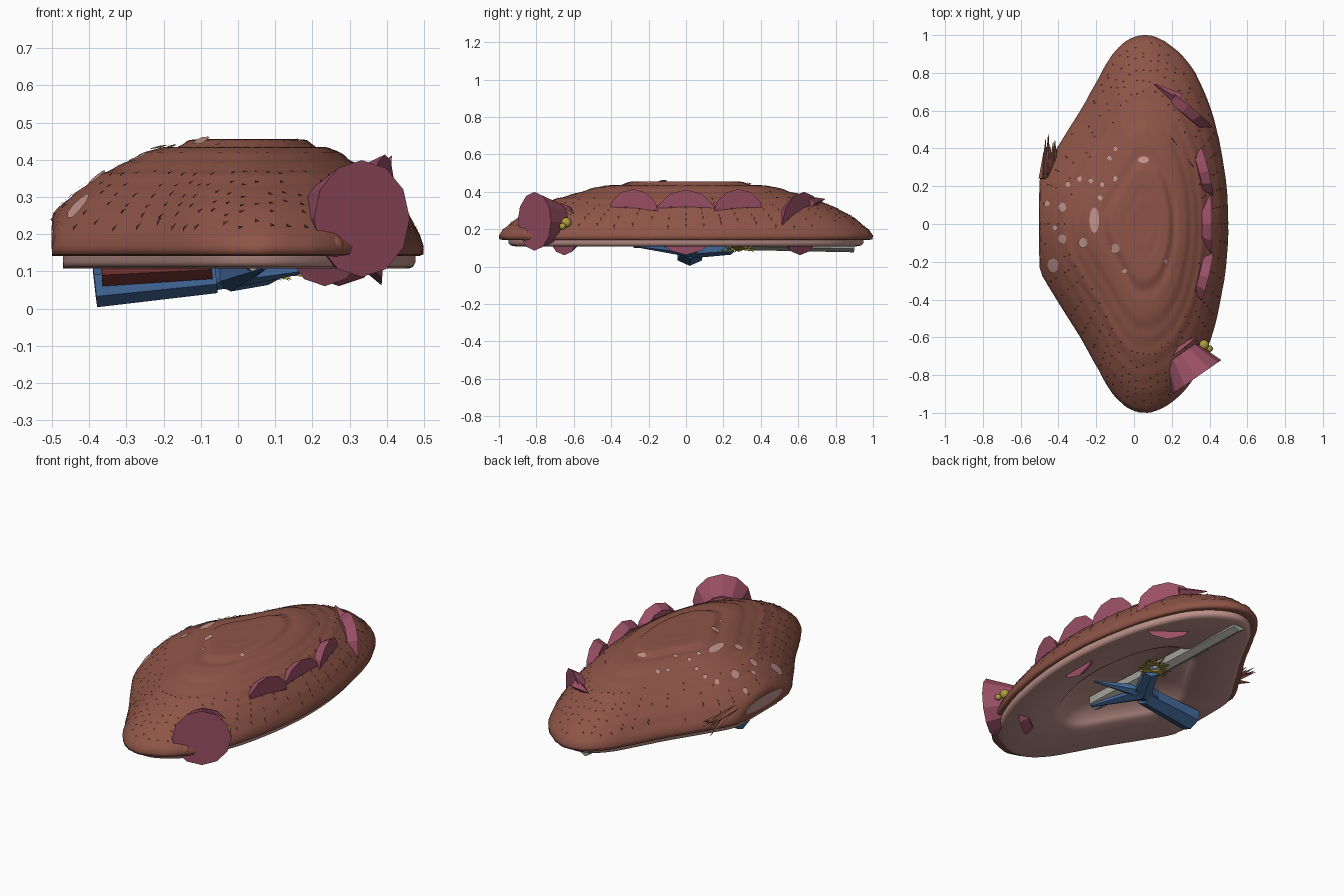
import bpy, bmesh, math, random
from mathutils import Vector
from mathutils.bvhtree import BVHTree

if "Cube" in bpy.data.objects:
    bpy.data.objects.remove(bpy.data.objects["Cube"])

random.seed(4)


def mat(name, col):
    m = bpy.data.materials.new(name)
    m.diffuse_color = (*col, 1)
    m.use_nodes = True
    m.node_tree.nodes["Principled BSDF"].inputs["Base Color"].default_value = m.diffuse_color
    return m


BROWN = mat("bark", (.27, .09, .063))
DARK = mat("dark_bark", (.06, .02, .015))
PINK = mat("pale_wood", (.52, .29, .26))
PURPLE = mat("purple", (.33, .08, .135))
BLUE = mat("blue", (.055, .14, .32))
RED = mat("red", (.14, .028, .024))
GREY = mat("grey", (.36, .35, .32))
YELLOW = mat("yellow", (.42, .34, .05))


def finish(name, bm, material, smooth=None, recalc=True):
    if recalc:
        bmesh.ops.recalc_face_normals(bm, faces=bm.faces)
    me = bpy.data.meshes.new(name)
    bm.to_mesh(me)
    bm.free()
    me.materials.append(material)
    ob = bpy.data.objects.new(name, me)
    bpy.context.collection.objects.link(ob)
    if smooth:
        bpy.ops.object.select_all(action='DESELECT')
        ob.select_set(True)
        bpy.context.view_layer.objects.active = ob
        bpy.ops.object.shade_smooth_by_angle(angle=math.radians(smooth))
    return ob


def tube(bm, a, b, r1, r2, sides=6, flat=1.0):
    """Tapered prism from a to b."""
    a, b = Vector(a), Vector(b)
    d = b - a
    g = bmesh.ops.create_cone(bm, cap_ends=True, segments=sides, radius1=r1,
                              radius2=r2, depth=d.length)
    q = d.to_track_quat('Z', 'Y')
    for v in g['verts']:
        v.co = q @ v.co
        t = v.co.dot(d) / d.length_squared
        v.co.z = d.z * t + (v.co.z - d.z * t) * flat
        v.co += (a + b) / 2


# plan outline, one smooth closed loop
right = [(.5, 0), (.49, .2), (.46, .4), (.41, .6), (.325, .8), (.24, .91), (.14, .98)]
left = [(-.04, .97), (-.12, .89), (-.185, .78), (-.285, .6), (-.41, .4), (-.505, .23)]
half = right + [(.05, 1)] + left
ctrl = half + [(-.555, 0)] + [(x, -y) for x, y in half[:0:-1]]
ctrl = [Vector(p) for p in ctrl]
outline = []
for i in range(len(ctrl)):
    p = [ctrl[(i + j) % len(ctrl)] for j in (-1, 0, 1, 2)]
    for s in range(4):
        t = s / 4
        outline.append(.5 * (2 * p[1] + (p[2] - p[0]) * t
                             + (2 * p[0] - 5 * p[1] + 4 * p[2] - p[3]) * t * t
                             + (3 * p[1] - p[0] - 3 * p[2] + p[3]) * t ** 3))


def loft(rings, xmin, rough=0):
    """Stack scaled copies of the outline; cap the last one."""
    bm = bmesh.new()
    prev = None
    for k, z in rings:
        cur = []
        for p in outline:
            kk = min(1, k + random.uniform(-rough, rough))
            cur.append(bm.verts.new((max(xmin, .05 + (p.x - .05) * kk),
                                     max(-1, min(1, p.y * kk)), z)))
        if prev:
            for i in range(len(cur)):
                j = (i + 1) % len(cur)
                bm.faces.new((prev[i], prev[j], cur[j], cur[i]))
        prev = cur
    c = bm.verts.new((.05, 0, rings[-1][1]))
    for i in range(len(prev)):
        bm.faces.new((prev[i], prev[(i + 1) % len(prev)], c))
    return bm


# bark dome with soft terraces
prof = [(0, .456), (.29, .456), (.34, .437), (.46, .43), (.52, .412), (.6, .388),
        (.7, .36), (.85, .29), (.93, .238), (.985, .19), (1, .165)]


def height(k):
    for (k0, z0), (k1, z1) in zip(prof, prof[1:]):
        if k <= k1:
            return z0 + (z1 - z0) * (k - k0) / (k1 - k0)


rings = [(.92, .145), (.975, .142), (.995, .146)]
for i in range(40):
    k = 1 - i * .024
    rings.append((k, min(.456, height(k) + .002 * math.sin(k * 65))))
bm = loft(rings, -.5, .004)
bmesh.ops.recalc_face_normals(bm, faces=bm.faces)
bark = BVHTree.FromBMesh(bm)
finish("bark_dome", bm, BROWN, 80)

# pale wood rim and hollowed underside
under = [(.95, .16), (.95, .125), (.935, .112), (.91, .108), (.55, .108), (.5, .125), (.46, .165)]
finish("wood_underside", loft(under, -.47), PINK, 65)

# exposed wood on the flat left side
bm = bmesh.new()
g = bmesh.ops.create_cone(bm, cap_ends=True, segments=14, radius1=1, radius2=1, depth=1)
for v in g['verts']:
    v.co = Vector((-.496 + v.co.z * .012, v.co.x * .17, .192 + v.co.y * .032))
finish("side_wood_patch", bm, PINK)


def spot(bm, x, y, rx, ry, sides, lift):
    """Small fan of upward faces draped over the bark."""
    def drop(px, py):
        h = bark.ray_cast(Vector((px, py, 2)), Vector((0, 0, -1)))[0]
        return h + Vector((0, 0, lift)) if h else None
    rim = [drop(x + rx * math.cos(2 * math.pi * i / sides),
                y + ry * math.sin(2 * math.pi * i / sides)) for i in range(sides)]
    mid = drop(x, y)
    if mid is None or None in rim:
        return
    c = bm.verts.new(mid)
    vs = [bm.verts.new(p) for p in rim]
    for i in range(sides):
        bm.faces.new((c, vs[i], vs[(i + 1) % sides]))


# pale knot holes
bm = bmesh.new()
spot(bm, .05, .34, .03, .018, 9, .006)
spot(bm, -.21, .02, .026, .068, 12, .006)
spot(bm, -.43, -.22, .03, .04, 9, .008)
for x, y, r in [(-.1, .4, .013), (-.13, .35, .013), (-.29, .24, .014), (-.35, .21, .014),
                (-.23, .23, .013), (-.17, .21, .013), (-.1, .24, .014), (-.18, .14, .014),
                (-.38, .09, .022), (-.46, .11, .014), (-.42, -.02, .014), (-.38, -.08, .023),
                (-.27, -.1, .024), (-.1, -.13, .024), (-.05, -.25, .014), (.17, -.2, .012)]:
    spot(bm, x, y, r, r * 1.15, 9, .008)
finish("knot_holes", bm, PINK, 60, recalc=False)

# tiny pits in rows over the outer bark
bm = bmesh.new()
for k in (.70, .76, .82, .87, .91, .95):
    for p in outline[::2]:
        if random.random() < .8:
            kk = k + random.uniform(-.015, .015)
            x, y = .05 + (p.x - .05) * kk, p.y * kk
            if x > -.48:
                spot(bm, x, y, .009, .007, 3, .005)
finish("bark_pits", bm, DARK, recalc=False)

# large flared cup at the front right
bm = bmesh.new()
n = Vector((.57, -.82, 0))
c = Vector((.333, -.81, .242))
tube(bm, c - n * .15, c, .10, .157, 12)
finish("large_cup", bm, PURPLE)

# cups sunk into the right side, only their edges showing
for i, (x, y, z, nx, ny, r) in enumerate([
        (.40, 0, .237, 1, 0, .175), (.385, -.28, .275, 1, -.25, .14),
        (.385, .28, .275, 1, .25, .14), (.28, .62, .23, .62, .78, .17),
        (.24, -.66, .20, .6, -.8, .14)]):
    bm = bmesh.new()
    d = Vector((nx, ny, -.08)).normalized()
    c = Vector((x, y, z))
    tube(bm, c - d * .05, c, r * .8, r, 12)
    finish(f"side_cup_{i + 1}", bm, PURPLE)

# small upright petals beside the cups
bm = bmesh.new()
tube(bm, (.31, .31, .34), (.20, .455, .40), .035, .003, 4)
tube(bm, (.24, .66, .34), (.11, .74, .36), .035, .003, 4)
finish("small_petals", bm, PURPLE)

# yellow beads and bark lump
for name, p, r, m in [("bead_large", (.37, -.64, .235), .028, YELLOW),
                      ("bead_small", (.40, -.66, .215), .018, YELLOW),
                      ("bark_lump", (.255, -.85, .168), .032, BROWN)]:
    bm = bmesh.new()
    bmesh.ops.create_icosphere(bm, subdivisions=2, radius=r)
    bmesh.ops.translate(bm, verts=bm.verts, vec=p)
    finish(name, bm, m, 60)

# splinters on the left
bm = bmesh.new()
for i in range(11):
    x = -.485 + .009 * i
    a = Vector((x, .24 + .008 * i, .24 - .006 * i))
    tip = Vector((x + random.uniform(-.01, .015), random.uniform(.38, .48), random.uniform(.14, .22)))
    tube(bm, a, tip, .02, .001, 4)
finish("bark_splinters", bm, BROWN)

# blue branch below
bm = bmesh.new()
j = (-.02, .05, .09)
tube(bm, (-.385, .02, .062), (-.06, .025, .09), .075, .062, 6, .78)
tube(bm, (-.1, .03, .09), (.03, .07, .1), .058, .045, 6, .8)
tube(bm, j, (.07, -.27, .11), .055, .008, 6, .8)
tube(bm, j, (.23, -.06, .11), .045, .006, 6, .8)
tube(bm, j, (.08, .24, .097), .055, .042, 6, .8)
finish("blue_branch", bm, BLUE)

# red core along the front of the branch
bm = bmesh.new()
tube(bm, (-.366, -.045, .09), (-.07, -.04, .105), .03, .025, 4)
finish("red_core", bm, RED)

# grey beam
bm = bmesh.new()
tube(bm, (.04, -.28, .145), (.02, .90, .114), .045, .038, 6)
finish("grey_beam", bm, GREY)

# dry tuft at the branch end
bm = bmesh.new()
for i in range(110):
    a = random.uniform(0, 2 * math.pi)
    b = Vector((.09, .28, .095)) + Vector((math.cos(a) * .03, math.sin(a) * .03, 0))
    t = b + Vector((math.cos(a), math.sin(a), random.uniform(-.4, .4))) * random.uniform(.03, .07)
    tube(bm, b, t, .009, .001, 3)
finish("dry_tuft", bm, YELLOW)
